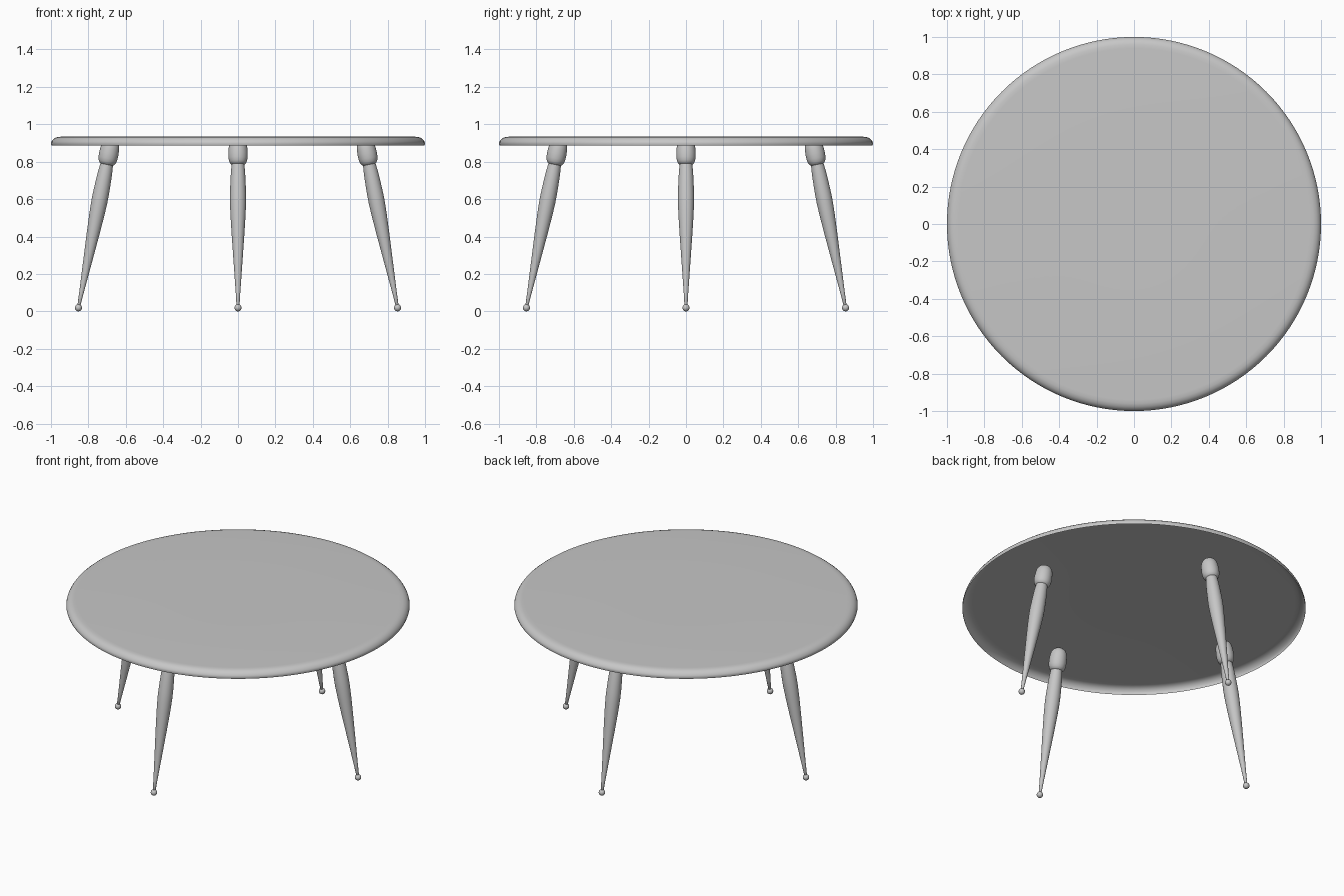
import bpy
import bmesh
import math
from mathutils import Matrix, Vector

cube = bpy.data.objects.get("Cube")
if cube:
    bpy.data.objects.remove(cube, do_unlink=True)

grey = bpy.data.materials.new("plain grey")
grey.use_nodes = True
GREY = (0.57, 0.57, 0.57, 1)
grey.diffuse_color = GREY
grey.node_tree.nodes["Principled BSDF"].inputs["Base Color"].default_value = GREY


def lathe(name, profile, segments, matrix=Matrix()):
    """Turn a (radius, height) profile around z, then place it."""
    bm = bmesh.new()
    verts = [bm.verts.new((r, 0, h)) for r, h in profile]
    edges = [bm.edges.new(pair) for pair in zip(verts, verts[1:])]
    bmesh.ops.spin(bm, geom=verts + edges, cent=(0, 0, 0), axis=(0, 0, 1),
                   angle=math.tau, steps=segments, use_duplicate=False)
    bmesh.ops.remove_doubles(bm, verts=bm.verts, dist=0.0001)
    bmesh.ops.recalc_face_normals(bm, faces=bm.faces)
    mesh = bpy.data.meshes.new(name)
    bm.to_mesh(mesh)
    bm.free()
    mesh.materials.append(grey)
    obj = bpy.data.objects.new(name, mesh)
    bpy.context.collection.objects.link(obj)
    obj.matrix_world = matrix
    bpy.ops.object.select_all(action="DESELECT")
    obj.select_set(True)
    bpy.context.view_layer.objects.active = obj
    bpy.ops.object.shade_smooth_by_angle(angle=math.radians(40))
    return obj


# Round top: a thin shell, open underneath, with a rounded rim turned down
lathe("table_top", [(0.997, 0.888), (1, 0.898), (0.997, 0.908),
                    (0.989, 0.919), (0.977, 0.928), (0.96, 0.933),
                    (0.94, 0.934), (0.34, 0.936), (0, 0.936)], 128)

# Turned leg profiles, measured along the leg from the foot ball's centre
BALL = 0.019
ball_profile = [(BALL * math.sin(a), -BALL * math.cos(a))
                for a in (math.pi * i / 12 for i in range(13))]
shaft_profile = [(0, 0), (0.008, 0.01), (0.012, 0.08), (0.023, 0.24),
                 (0.034, 0.4), (0.040, 0.5), (0.043, 0.57), (0.043, 0.62),
                 (0.041, 0.68), (0.038, 0.74), (0.033, 0.79), (0, 0.79)]
collar_profile = [(0, 0.778), (0.030, 0.778), (0.040, 0.785), (0.047, 0.797),
                  (0.051, 0.815), (0.052, 0.84), (0.050, 0.87),
                  (0.046, 0.892), (0.037, 0.908), (0.022, 0.919), (0, 0.924)]

# Four splayed legs at the sides, front and back
foot, head = Vector((0.853, 0, 0.019)), Vector((0.681, 0, 0.892))
tilt = (head - foot).to_track_quat("Z", "Y").to_matrix().to_4x4()
for i, side in enumerate(("left", "back", "right", "front")):
    place = Matrix.Rotation(i * math.pi / 2, 4, "Z") @ Matrix.Translation(foot) @ tilt
    lathe(side + "_leg_foot", ball_profile, 20, place)
    lathe(side + "_leg_shaft", shaft_profile, 32, place)
    lathe(side + "_leg_collar", collar_profile, 32, place)
